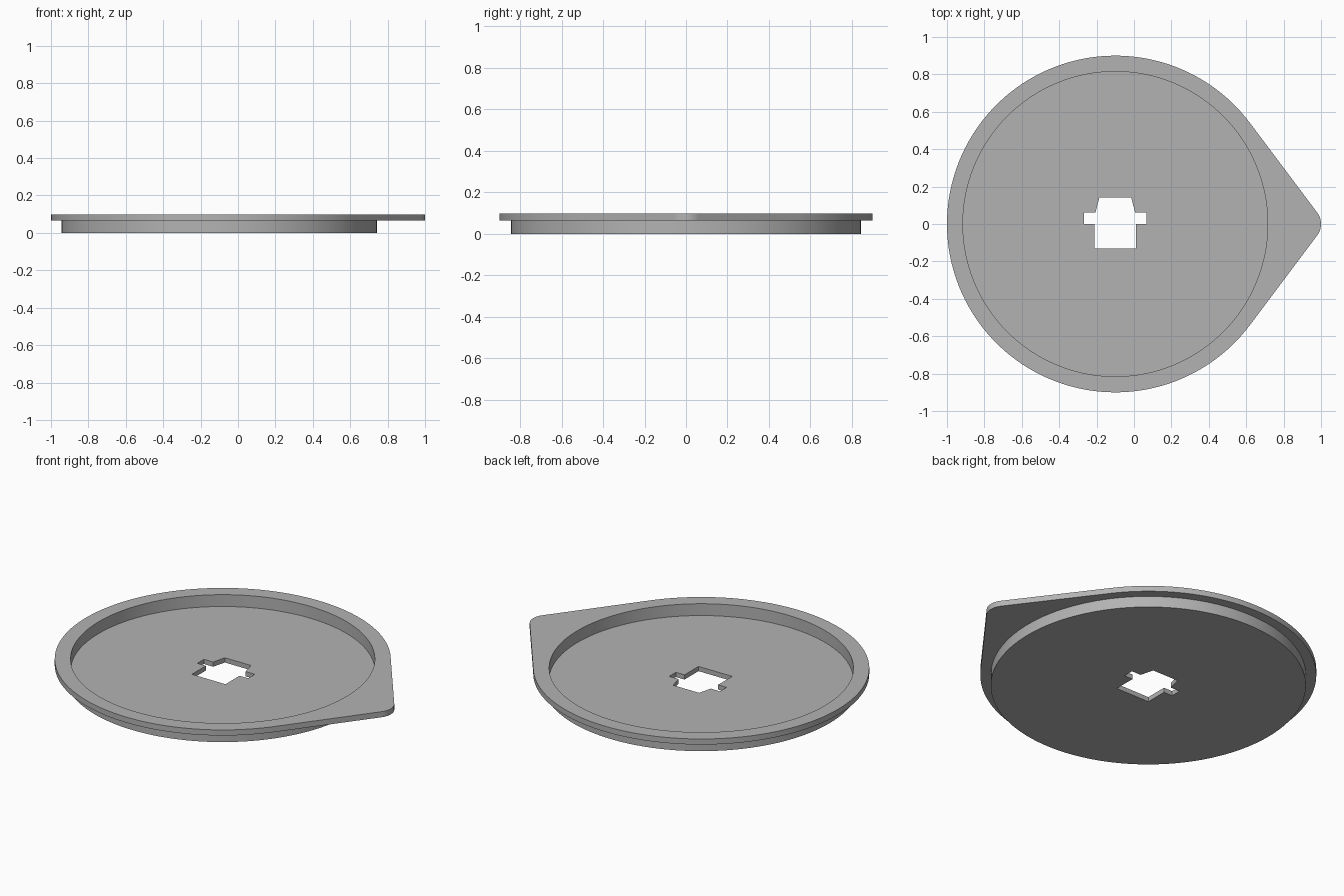
import bpy, bmesh
from math import pi, sin, cos, acos, radians

cube = bpy.data.objects.get("Cube")
if cube:
    bpy.data.objects.remove(cube)

CX = -0.1                                  # centre of the round pan
FLOOR, LIP, TOP = 0.028, 0.065, 0.098      # recess floor, flange underside, rim
SEGMENTS = 128

grey = bpy.data.materials.new("plain_grey")
grey.use_nodes = True
colour = (0.45, 0.45, 0.45, 1)
grey.diffuse_color = colour
grey.node_tree.nodes["Principled BSDF"].inputs["Base Color"].default_value = colour


def arc(cx, radius, start, end, steps):
    angles = [start + (end - start) * i / steps for i in range(steps + 1)]
    return [(cx + radius * cos(a), radius * sin(a)) for a in angles]


def circle(radius):
    return arc(CX, radius, 0, 2 * pi, SEGMENTS)[:-1]


def teardrop(radius, tip_radius, tip_x):
    """Big circle joined by tangent lines to a small rounded tip."""
    tip_cx = tip_x - tip_radius
    a = acos((radius - tip_radius) / (tip_cx - CX))
    return (arc(CX, radius, a, 2 * pi - a, SEGMENTS)
            + arc(tip_cx, tip_radius, -a, a, 16))


def keyhole():
    """Slot with two side ears and a tapered upper end, mirrored about CX."""
    half = [(0.11, -0.131), (0.11, 0), (0.166, 0), (0.166, 0.062),
            (0.106, 0.062), (0.085, 0.142)]
    return ([(CX + x, y) for x, y in half]
            + [(CX - x, y) for x, y in reversed(half)])


bm = bmesh.new()


def wall(outline, low, high):
    """Upright wall along a closed outline; returns its low and high edges."""
    rings = [[bm.verts.new((x, y, z)) for x, y in outline] for z in (low, high)]
    loops = [[bm.edges.new((r[i - 1], r[i])) for i in range(len(r))] for r in rings]
    a, b = rings
    for i in range(len(a)):
        bm.faces.new((a[i - 1], a[i], b[i], b[i - 1]))
    return loops


def cap(*loops):
    """Flat face between an outer loop and a loop inside it."""
    bmesh.ops.triangle_fill(bm, edges=[e for l in loops for e in l],
                            use_beauty=True)


# Upright walls of the flange, pan, recess and central slot
flange_low, flange_high = wall(teardrop(0.9, 0.1, 1.0), LIP, TOP)
pan_low, pan_high = wall(circle(0.844), 0, LIP)
recess_low, recess_high = wall(circle(0.815), FLOOR, TOP)
slot_low, slot_high = wall(keyhole(), 0, FLOOR)

# Level surfaces joining the walls
cap(flange_high, recess_high)
cap(flange_low, pan_high)
cap(recess_low, slot_high)
cap(pan_low, slot_low)
bmesh.ops.recalc_face_normals(bm, faces=bm.faces[:])

mesh = bpy.data.meshes.new("pointed_dish")
bm.to_mesh(mesh)
bm.free()
mesh.materials.append(grey)
dish = bpy.data.objects.new("pointed_dish", mesh)
bpy.context.collection.objects.link(dish)

# Smooth round walls with crisp rims
bpy.context.view_layer.objects.active = dish
dish.select_set(True)
bpy.ops.object.shade_smooth_by_angle(angle=radians(30))
